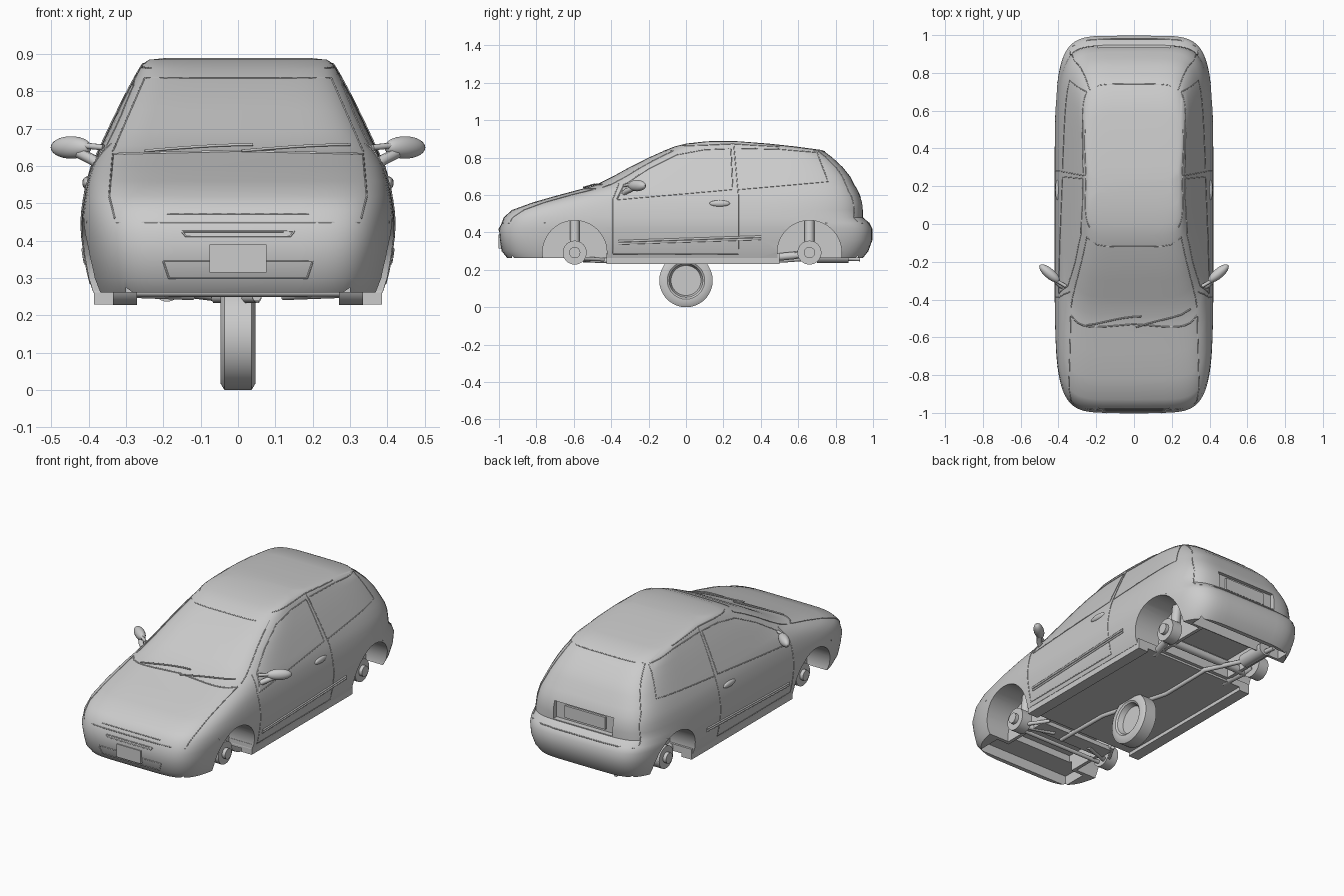
import bpy, bmesh, math
from mathutils import Matrix, Vector

if "Cube" in bpy.data.objects:
    bpy.data.objects.remove(bpy.data.objects["Cube"])

grey = bpy.data.materials.new("light grey")
grey.use_nodes = True
grey.diffuse_color = (0.6, 0.6, 0.6, 1)
grey.node_tree.nodes["Principled BSDF"].inputs["Base Color"].default_value = grey.diffuse_color

# Body levels: height, front y, rear y, half width
LEVELS = [
    (.262, -.955, .945, .388), (.30, -.985, .975, .400), (.36, -.995, .997, .411),
    (.42, -1.0, .997, .419), (.45, -.985, .98, .420), (.48, -.975, .947, .418),
    (.52, -.93, .947, .412), (.56, -.82, .943, .404), (.60, -.68, .93, .392),
    (.64, -.53, .91, .374), (.655, -.48, .90, .367), (.70, -.39, .877, .346),
    (.75, -.30, .837, .322), (.80, -.20, .783, .297), (.84, -.11, .73, .275),
    (.86, -.06, .58, .264), (.875, 0, .44, .254), (.885, .09, .31, .238), (.89, .16, .24, .19)]


def section(z):
    """Centre, half length and half width of the body at a height."""
    for low, high in zip(LEVELS, LEVELS[1:]):
        if z <= high[0]:
            break
    t = min(1, max(0, (z - low[0]) / (high[0] - low[0])))
    front, rear, width = [a + (b - a) * t for a, b in zip(low[1:], high[1:])]
    return (front + rear) / 2, (rear - front) / 2, width


def rounded(u):
    return max(0, 1 - abs(u) ** 6) ** (1 / 6)


def on_side(y, z, side):
    centre, length, width = section(z)
    return Vector((side * width * rounded((y - centre) / length), y, z))


def on_end(x, z, end):
    centre, length, width = section(z)
    return Vector((x, centre + end * length * rounded(x / width), z))


def finish(name, bm, smooth=True):
    bmesh.ops.recalc_face_normals(bm, faces=bm.faces)
    mesh = bpy.data.meshes.new(name)
    bm.to_mesh(mesh)
    bm.free()
    mesh.materials.append(grey)
    obj = bpy.data.objects.new(name, mesh)
    bpy.context.collection.objects.link(obj)
    if smooth:
        shade(obj)
    return obj


def shade(obj):
    bpy.ops.object.select_all(action='DESELECT')
    obj.select_set(True)
    bpy.context.view_layer.objects.active = obj
    bpy.ops.object.shade_smooth_by_angle(angle=math.radians(32))


def loft(name, rings):
    bm = bmesh.new()
    loops = [[bm.verts.new(p) for p in ring] for ring in rings]
    count = len(loops[0])
    for a, b in zip(loops, loops[1:]):
        for i in range(count):
            j = (i + 1) % count
            bm.faces.new((a[i], a[j], b[j], b[i]))
    bm.faces.new(loops[0])
    bm.faces.new(loops[-1])
    return finish(name, bm)


def box(name, low, high):
    low, high = Vector(low), Vector(high)
    bm = bmesh.new()
    bmesh.ops.create_cube(bm, size=1, matrix=Matrix.Translation((low + high) / 2)
                          @ Matrix.Diagonal((*(high - low), 1)))
    return finish(name, bm, False)


def rod(name, start, end, radius, segments=24):
    start, end = Vector(start), Vector(end)
    turn = (end - start).to_track_quat('Z', 'Y').to_matrix().to_4x4()
    bm = bmesh.new()
    bmesh.ops.create_cone(bm, cap_ends=True, segments=segments, radius1=radius, radius2=radius,
                          depth=(end - start).length,
                          matrix=Matrix.Translation((start + end) / 2) @ turn)
    return finish(name, bm)


def blob(name, centre, size, turn=0):
    bm = bmesh.new()
    bmesh.ops.create_uvsphere(bm, u_segments=24, v_segments=14, radius=1,
                              matrix=Matrix.Translation(centre) @ Matrix.Rotation(turn, 4, 'Z')
                              @ Matrix.Diagonal((*size, 1)))
    return finish(name, bm)


def tube(name, points, radius=.0025):
    curve = bpy.data.curves.new(name, 'CURVE')
    curve.dimensions = '3D'
    curve.bevel_depth = radius
    curve.bevel_resolution = 1
    curve.use_fill_caps = True
    spline = curve.splines.new('POLY')
    spline.points.add(len(points) - 1)
    for target, p in zip(spline.points, points):
        target.co = (*p, 1)
    curve.materials.append(grey)
    obj = bpy.data.objects.new(name, curve)
    bpy.context.collection.objects.link(obj)


def seam(name, path, place, where, radius=.0025):
    """Thin line laid on the body, along a path of flat coordinates."""
    fine = [Vector(a).lerp(Vector(b), i / 10) for a, b in zip(path, path[1:]) for i in range(10)]
    fine.append(Vector(path[-1]))
    tube(name, [place(p.x, p.y, where) for p in fine], radius)


# Body shell
rings = []
for z, *_ in LEVELS:
    centre, length, width = section(z)
    ring = []
    for i in range(96):
        s, c = math.sin(i * math.tau / 96), math.cos(i * math.tau / 96)
        ring.append((width * math.copysign(abs(s) ** (1 / 3), s),
                     centre + length * math.copysign(abs(c) ** (1 / 3), c), z))
    rings.append(ring)
body = loft("body", rings)

# Wheel arches, open underside and rear plate recess
cutters = [box("cut", (-.22, -.8, .2), (.22, -.44, .36)),
           box("cut", (-.30, -.93, .2), (.30, -.785, .32)),
           box("cut", (-.22, .52, .2), (.22, .84, .37)),
           box("cut", (-.30, .845, .2), (.30, .92, .34)),
           box("cut", (-.19, .915, .485), (.19, 1.1, .585))]
for side in (1, -1):
    for y in (-.595, .66):
        cutters.append(rod("cut", (side * .24, y, .292), (side * .6, y, .292), .172, 48))
for cutter in cutters:
    cutter.hide_render = True
    mod = body.modifiers.new("cut", 'BOOLEAN')
    mod.object = cutter
    mod.solver = 'EXACT'
    bpy.context.view_layer.objects.active = body
    bpy.ops.object.modifier_apply(modifier=mod.name)
    bpy.data.objects.remove(cutter)
shade(body)

# Floor and plates
box("floor_pan", (-.33, -.425, .25), (.33, .5, .29))
box("front_plate", (-.077, -1.003, .315), (.077, -.98, .39))
box("rear_plate", (-.13, .9, .5), (.13, .928, .57))

# Seams and trim on the front and rear
seam("windscreen_base", [(-.335, .632), (0, .64), (.335, .632)], on_end, -1, .004)
seam("windscreen_top", [(-.245, .836), (.245, .836)], on_end, -1)
seam("rear_roof_line", [(-.235, .832), (.235, .832)], on_end, 1)
seam("hood_front", [(-.19, .472), (.19, .472)], on_end, -1)
seam("air_slot", [(-.15, .425), (.15, .425), (.14, .412), (-.14, .412), (-.15, .425)], on_end, -1)
seam("lower_grille", [(-.2, .345), (.2, .345), (.185, .3), (-.185, .3), (-.2, .345)], on_end, -1)
for end, label in ((-1, "front"), (1, "rear")):
    seam(label + "_bumper_line", [(-.405, .45), (.405, .45)], on_end, end, .003)
for x, label in ((-.25, "right"), (.01, "left")):
    tube(label + "_wiper", [on_end(x + .29 * t / 6, .637 + .017 * math.sin(t / 4), -1)
                            + Vector((0, -.006, .004)) for t in range(7)], .004)

# Parts found on both sides
for side, label in ((1, "left_"), (-1, "right_")):
    box(label + "sill", sorted((side * .32, side * .386))[:1] + [-.425, .23],
        sorted((side * .32, side * .386))[1:] + [.5, .29])
    seam(label + "hood_edge", [(side * .335, .63), (side * .345, .52), (side * .33, .46)], on_end, -1)
    seam(label + "windscreen_edge", [(side * .335, .64), (side * .25, .836)], on_end, -1)
    seam(label + "hatch_edge", [(side * .235, .832), (side * .32, .62), (side * .34, .46)], on_end, 1)
    seam(label + "door_edge", [(-.36, .66), (-.39, .58), (-.39, .285), (.28, .285), (.28, .6),
                               (.255, .872)], on_side, side)
    seam(label + "door_window", [(-.37, .575), (.25, .63), (.24, .848), (.1, .843), (-.05, .815),
                                 (-.2, .74), (-.33, .655), (-.37, .575)], on_side, side)
    seam(label + "quarter_window", [(.285, .63), (.76, .672), (.7, .828), (.5, .845), (.27, .85)],
         on_side, side)
    seam(label + "roof_edge", [(-.02, .862), (.25, .874), (.5, .858)], on_side, side)
    for z in (.34, .353):
        seam(label + "rub_strip", [(-.36, z), (.4, z + .025)], on_side, side, .006)
    blob(label + "door_handle", on_side(.18, .555, side), (.012, .055, .017))

    # Mirrors
    blob(label + "mirror", (side * .447, -.262, .65), (.068, .027, .03), side * math.radians(40))
    tube(label + "mirror_arm", [(side * .37, -.335, .605), (side * .395, -.32, .62),
                                (side * .425, -.285, .635)], .015)
    tube(label + "mirror_brace", [(side * .36, -.33, .65), (side * .41, -.3, .655)], .009)

    # Hubs and suspension
    for y, axle in ((-.595, "front"), (.66, "rear")):
        rod(label + axle + "_drum", (side * .27, y, .292), (side * .335, y, .292), .064, 32)
        rod(label + axle + "_hub", (side * .33, y, .292), (side * .355, y, .292), .03)
        rod(label + axle + "_strut", (side * .27, y, .29), (side * .25, y, .47), .026)
    rod(label + "front_arm", (side * .12, -.52, .255), (side * .31, -.59, .262), .014)
    rod(label + "brace_arm", (side * .22, -.44, .255), (side * .31, -.59, .262), .01)
    rod(label + "trailing_arm", (side * .24, .46, .265), (side * .28, .66, .285), .02)

rod("steering_bar", (-.31, -.62, .262), (.31, -.62, .262), .011)
rod("rear_axle", (-.28, .6, .28), (.28, .6, .28), .022)
box("front_subframe", (-.24, -.56, .25), (.24, -.47, .275))

# Exhaust
tube("exhaust_pipe", [(.05, -.55, .25), (.05, -.2, .245), (-.06, .2, .245), (-.06, .52, .25),
                      (-.18, .72, .265), (-.2, .93, .257)], .013)
rod("muffler", (-.19, .7, .275), (-.19, .87, .275), .038)

# Centre wheel: tyre and rim as one turned profile
PROFILE = [(-.026, .001), (-.026, .032), (-.014, .042), (-.022, .08), (-.04, .09), (-.047, .1),
           (-.047, .125), (-.036, .143), (.036, .143), (.047, .125), (.047, .1), (.04, .09),
           (.01, .08), (.01, .001)]
loft("wheel", [[(x, r * math.sin(i * math.tau / 48), .143 + r * math.cos(i * math.tau / 48))
                for i in range(48)] for x, r in PROFILE])
for i in range(5):
    angle = i * math.tau / 5
    y, z = .022 * math.sin(angle), .143 + .022 * math.cos(angle)
    rod("wheel_bolt", (-.034, y, z), (-.02, y, z), .005, 8)
